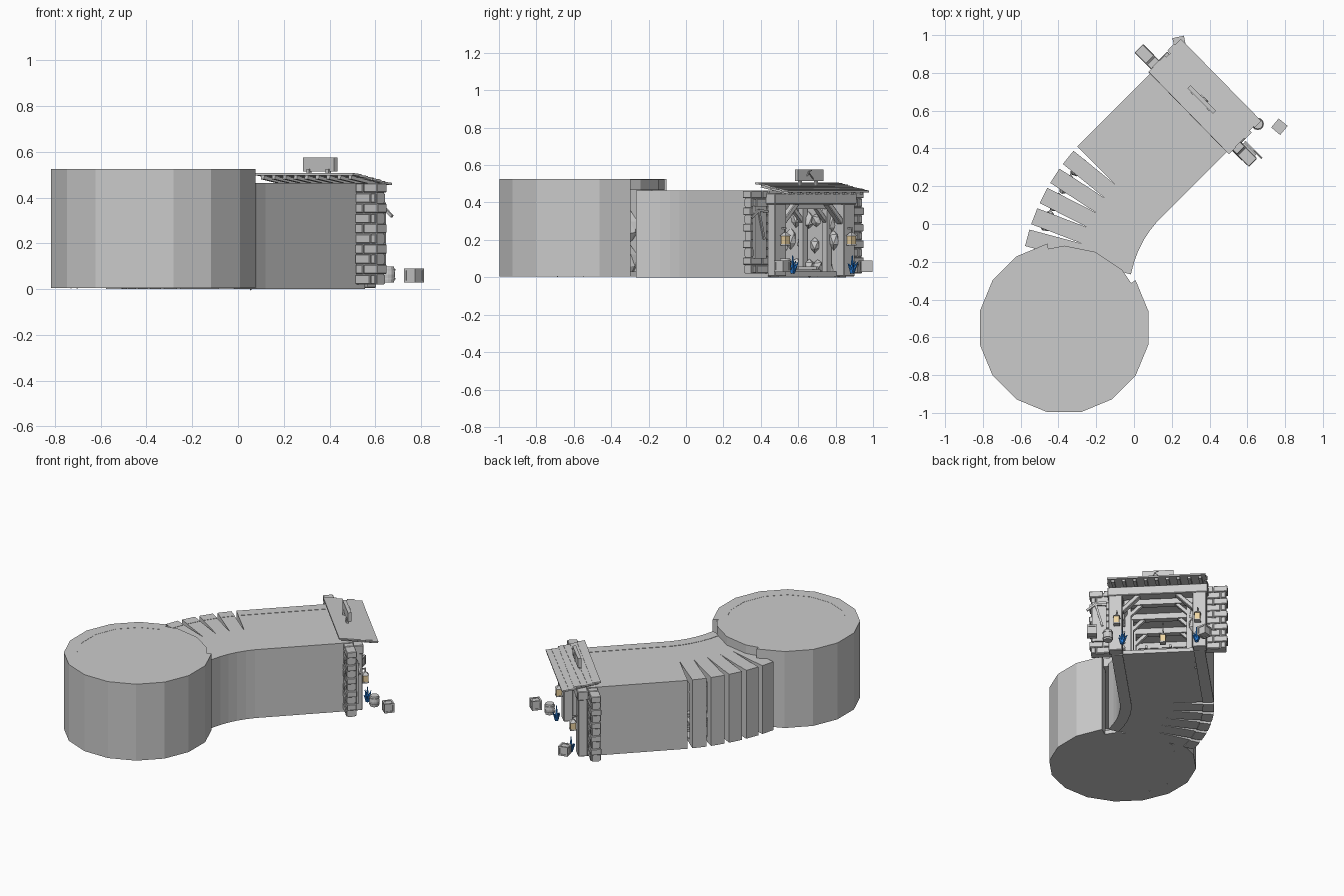
import bpy, bmesh, random
from math import radians, sin, cos, pi
from mathutils import Matrix, Vector

if "Cube" in bpy.data.objects:
    bpy.data.objects.remove(bpy.data.objects["Cube"])

random.seed(4)
T = lambda x, y, z=0: Matrix.Translation((x, y, z))
R = lambda a, ax='Z': Matrix.Rotation(radians(a), 4, ax)
# Tunnel frame: local x across, local y outwards along the tunnel
F = R(-45) @ T(-0.212, 0)


def material(name, col):
    m = bpy.data.materials.new(name)
    m.diffuse_color = (*col, 1)
    m.use_nodes = True
    m.node_tree.nodes["Principled BSDF"].inputs["Base Color"].default_value = m.diffuse_color
    return m


AMBER = material("amber_glass", (0.85, 0.66, 0.36))
BLUE = material("blue_crystal", (0.02, 0.22, 0.75))


def finish(name, bm, mat=None):
    me = bpy.data.meshes.new(name)
    bm.to_mesh(me)
    bm.free()
    ob = bpy.data.objects.new(name, me)
    bpy.context.collection.objects.link(ob)
    if mat:
        me.materials.append(mat)
    return ob


def boxes(name, items, mat=None, bevel=0):
    """items: (frame matrix, centre, size[, local rotation])"""
    bm = bmesh.new()
    for it in items:
        m = it[0] @ T(*it[1]) @ (it[3] if len(it) > 3 else Matrix())
        bmesh.ops.create_cube(bm, size=1, matrix=m @ Matrix.Diagonal((*it[2], 1)))
    if bevel:
        bmesh.ops.bevel(bm, geom=bm.edges[:], offset=bevel, segments=1, affect='EDGES')
    return finish(name, bm, mat)


def cones(name, items, sides, mat=None):
    """items: (matrix, r1, r2, depth), centred on the matrix"""
    bm = bmesh.new()
    for m, r1, r2, d in items:
        bmesh.ops.create_cone(bm, cap_ends=True, segments=sides, radius1=r1,
                              radius2=r2, depth=d, matrix=m)
    return finish(name, bm, mat)


# Path of tunnel segments: seven straight, five turning
P = 0.09
straight = [F @ T(0, 0.078 + P * (i + .5)) for i in range(7)]
segs, M = straight[::-1], F @ T(0, 0.078)
for k in range(5):
    M = M @ R(6) @ T(0, -P / 2)
    segs.append(M.copy())
    M = M @ T(0, -P / 2)

# Tunnel shell
boxes("tunnel_walls", [(s, (x, 0, .2325), (.07, P, .465)) for s in segs for x in (-.255, .255)])
boxes("tunnel_roof", [(s, (0, 0, .435), (.57, P, .056)) for s in segs])
boxes("tunnel_floor", [(s, (0, 0, .0175), (.50, P, .025)) for s in segs])

# Round chamber: wall slabs around three open sides, roof and floor discs
C = T(-.37, -.55)
walls = []
ap = .455 * cos(pi / 16)
bm = bmesh.new()
for k in range(16):
    if k in (2, 3, 4):
        continue
    h = radians(11.25)
    ring = [(r * cos(a), r * sin(a)) for r, a in
            ((.375, -h), (.455, -h), (.455, h), (.375, h))]
    m = C @ R(22.5 * k)
    vs = [bm.verts.new(m @ Vector((x, y, z))) for z in (.005, .525) for x, y in ring]
    for f in ((3, 2, 1, 0), (4, 5, 6, 7), (0, 1, 5, 4), (1, 2, 6, 5), (2, 3, 7, 6), (3, 0, 4, 7)):
        bm.faces.new([vs[i] for i in f])
finish("chamber_walls", bm)
cones("chamber_roof", [(C @ T(0, 0, .495), .435, .435, .058)], 16)
cones("chamber_floor", [(C @ T(0, 0, .0175), .40, .40, .025)], 16)

# Inner timber sets with corner braces
timber = []
for s in segs[::2]:
    for sx in (-1, 1):
        timber += [(s, (.19 * sx, 0, .205), (.035, .035, .37)),
                   (s, (.145 * sx, 0, .335), (.02, .025, .13), R(-45 * sx, 'Y'))]
    timber.append((s, (0, 0, .385), (.43, .04, .038)))
boxes("timber_sets", timber)

# Rails and sleepers
boxes("rails", [(s, (x, 0, .05), (.014, P, .018)) for s in segs for x in (-.075, .075)])
boxes("sleepers", [(s, (0, y, .036), (.22, .022, .014)) for s in segs for y in (-.022, .022)])

# Rocks along tunnel and chamber walls
bm = bmesh.new()


def rock(m, size):
    vs = bmesh.ops.create_icosphere(bm, subdivisions=1, radius=1)['verts']
    for v in vs:
        v.co *= random.uniform(.75, 1.15)
        v.co = m @ Vector([v.co[i] * size[i] for i in range(3)])


for s in segs:
    for x in (-.215, .215):
        for z in (.07, .19, .31):
            rock(s @ T(x, random.uniform(-.03, .03), z + random.uniform(-.02, .02)),
                 (.03, .038, random.uniform(.04, .06)))
for k in range(16):
    if k not in (2, 3, 4):
        for z in (.09, .27):
            rock(C @ R(22.5 * k) @ T(.36, 0, z), (.045, .06, .08))
finish("wall_rocks", bm)

# Entrance timber frame
front = [(F, (0, .735, .42), (.62, .07, .06))]
for sx in (-1, 1):
    front += [(F, (.26 * sx, .735, .205), (.085, .06, .40)),
              (F, (.17 * sx, .735, .345), (.028, .04, .15), R(-45 * sx, 'Y'))]
boxes("entrance_frame", front, bevel=.004)

# Stone wings: core plus courses of alternating blocks
core, bricks = [], []
for sx in (-1, 1):
    core.append((F, (.355 * sx, .675, .235), (.125, .045, .43)))
    for r in range(10):
        edges = [.29, .34, .43] if r % 2 else [.29, .385, .418]
        for a, b in zip(edges, edges[1:]):
            bricks.append((F, (sx * (a + b) / 2, .675, .0425 + r * .0445),
                           (b - a - .005, .062 + random.uniform(-.004, .004), .040)))
boxes("stone_core", core)
boxes("stone_blocks", bricks, bevel=.003)

# Sloping plank roof on rafters
tilt = R(-10, 'X')
planks = []
for i in range(6):
    t = i / 5
    planks.append((F, (random.uniform(-.012, .012), .645 + .195 * t, .500 - .038 * t),
                   (.60 + random.uniform(-.02, .02), .05, .010),
                   tilt @ R(4, 'X') @ R(random.uniform(-1, 1))))
boxes("roof_planks", planks)
boxes("rafters", [(F, (-.27 + .0675 * i, .74, .470), (.02, .215, .016), tilt) for i in range(9)])

# Sign with pick emblem
sign = [(F, (0, .72, .545), (.19, .022, .062))]
sign += [(F, (x, .71, .50), (.016, .016, .05)) for x in (-.06, .06)]
boxes("sign_board", sign)


def pick(name, m, L):
    """Handle upright along local z with a bent head on top"""
    boxes(name, [(m, (0, 0, 0), (L * .08, .008, L)),
                 (m, (-L * .2, 0, L * .43), (L * .42, .010, L * .08), R(-22, 'Y')),
                 (m, (L * .2, 0, L * .43), (L * .42, .010, L * .08), R(22, 'Y'))])


pick("sign_pick", F @ T(0, .733, .543) @ R(45, 'Y'), .055)

# Tool board and leaning pick on one wing
boxes("tool_board", [(F, (.365, .712, .24), (.09, .012, .28))])
pick("hung_pick", F @ T(.365, .724, .28) @ R(15, 'Y'), .16)


# Lanterns: glass, cap, base, bracket
glass, metal, arms = [], [], []
for x, y, z in ((-.25, .79, .20), (.25, .79, .20), (0, .38, .29)):
    glass.append((F, (x, y, z), (.034, .034, .045)))
    metal += [(F @ T(x, y, z + .031) @ R(45), .03, .008, .018),
              (F @ T(x, y, z - .026) @ R(45), .027, .027, .008)]
    arms.append((F, (x, y, z + .05), (.006, .006, .03)))
    arms.append((F, (x, y - .02, z + .062), (.008, .05, .008)))
arms.append((F, (0, .38, .37), (.006, .006, .09)))
boxes("lantern_glass", glass, AMBER)
cones("lantern_metal", metal, 4)
boxes("lantern_brackets", arms)

# Crystal clusters beside the posts
crys = []
for x, y in ((-.245, .80), (.215, .81)):
    for k in range(6):
        L = .095 if k == 0 else random.uniform(.045, .07)
        lean = 0 if k == 0 else 28
        m = F @ T(x, y, .025) @ R(72 * k) @ R(lean, 'X') @ T(0, 0, L / 2)
        crys.append((m, .013, .002, L))
cones("crystals", crys, 6, BLUE)


# Crates with corner battens
def crate(name, x, y, rot):
    m = T(x, y, .06) @ R(rot)
    items = [(m, (0, 0, 0), (.054, .054, .054))]
    for a in (-.026, .026):
        for b in (-.026, .026):
            items += [(m, (a, b, 0), (.01, .01, .062)), (m, (a, 0, b), (.01, .062, .01)),
                      (m, (0, a, b), (.062, .01, .01))]
    boxes(name, items)


crate("crate_right", .77, .515, 50)
crate("crate_left", .24, .96, 12)

# Barrel with bulging staves and hoops
B = T(.655, .53)
cones("barrel", [(B @ T(0, 0, .0475), .027, .032, .035),
                 (B @ T(0, 0, .0825), .032, .027, .035)], 12)
cones("barrel_hoops", [(B @ T(0, 0, z), .033, .033, .007) for z in (.045, .085)], 12)
